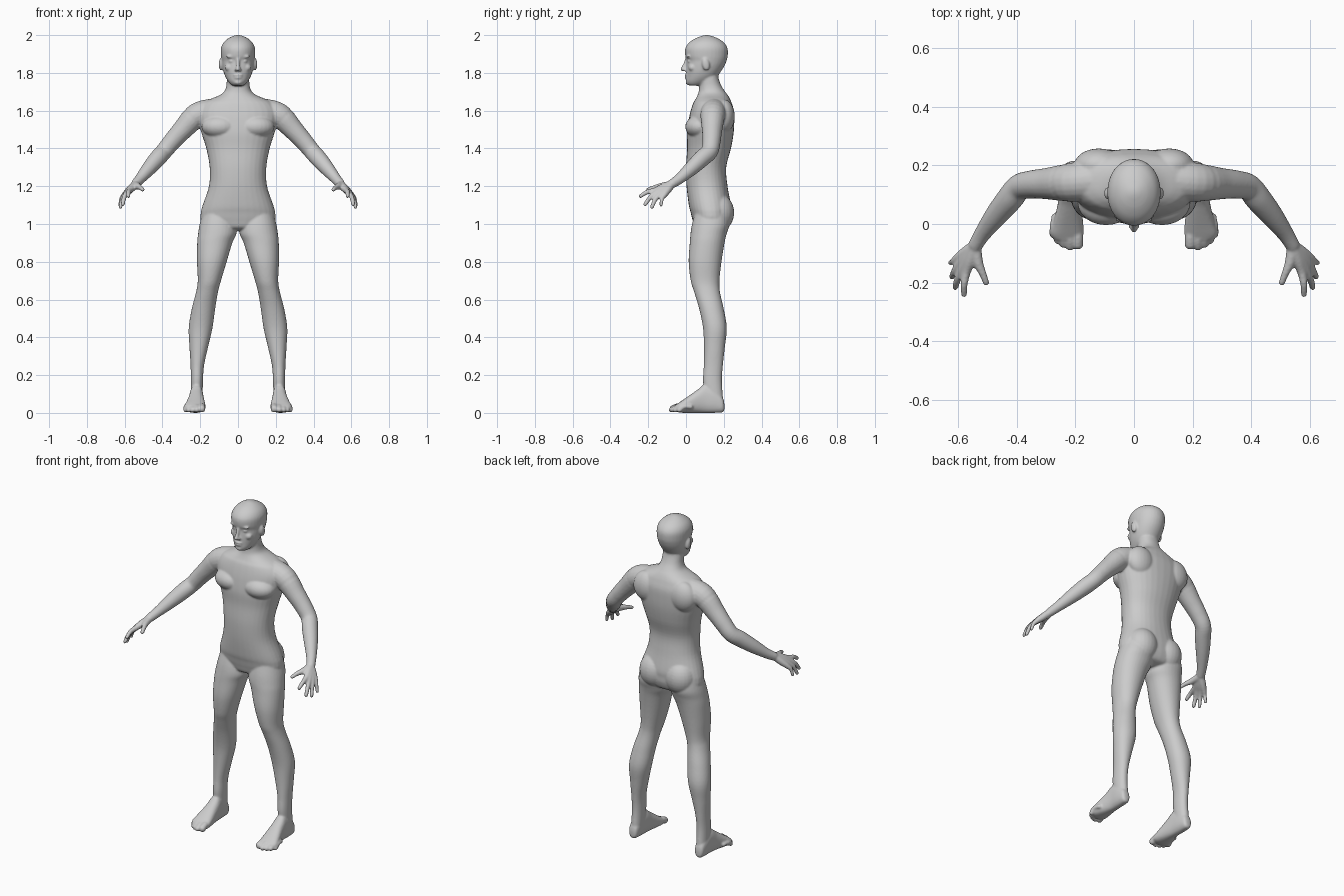
import bpy, bmesh, math
from mathutils import Vector, Matrix

bm = bmesh.new()
SIDES = 32


def spline(rows, steps=5):
    """Catmull-Rom interpolation through rows of numbers."""
    out = []
    for i in range(len(rows) - 1):
        p0, p1 = rows[max(i - 1, 0)], rows[i]
        p2, p3 = rows[i + 1], rows[min(i + 2, len(rows) - 1)]
        for k in range(steps):
            t = k / steps
            out.append([0.5 * (2 * b + (c - a) * t + (2 * a - 5 * b + 4 * c - d) * t * t
                               + (3 * b - a - 3 * c + d) * t ** 3)
                        for a, b, c, d in zip(p0, p1, p2, p3)])
    return out + [list(rows[-1])]


def skin(rings):
    """Closed surface through rings of points."""
    vs = [[bm.verts.new(p) for p in r] for r in rings]
    n = len(vs[0])
    for a, b in zip(vs, vs[1:]):
        for i in range(n):
            bm.faces.new((a[i], a[(i + 1) % n], b[(i + 1) % n], b[i]))
    bm.faces.new(vs[0][::-1])
    bm.faces.new(vs[-1])


def loft(rows, side=1, axis='z', n=2.2):
    """Rows of (position, x min, x max, other min, other max) as superellipses."""
    rings = []
    for a, x0, x1, v0, v1 in spline(rows):
        ring = []
        for i in range(SIDES):
            t = 2 * math.pi * i / SIDES
            c, s = math.cos(t), math.sin(t)
            u = (x0 + x1) / 2 + (x1 - x0) / 2 * math.copysign(abs(c) ** (2 / n), c)
            v = (v0 + v1) / 2 + (v1 - v0) / 2 * math.copysign(abs(s) ** (2 / n), s)
            ring.append((side * u, v, a) if axis == 'z' else (side * u, a, v))
        rings.append(ring)
    skin(rings)


def blob(center, radii, side=1, tilt=0):
    m = (Matrix.Translation((center[0] * side, center[1], center[2]))
         @ Matrix.Rotation(tilt, 4, 'X') @ Matrix.Diagonal((*radii, 1)))
    bmesh.ops.create_uvsphere(bm, u_segments=24, v_segments=16, radius=1, matrix=m)


def tube(rows, side=1):
    """Round limb through (x, y, z, radius) with ball ends."""
    pts = spline(rows)
    rings = []
    for i, (x, y, z, r) in enumerate(pts):
        d = (Vector(pts[min(i + 1, len(pts) - 1)][:3]) - Vector(pts[max(i - 1, 0)][:3])).normalized()
        u = d.cross(Vector((0.3, 0.5, 0.8)) if abs(d.z) < 0.7 else Vector((1, 0.2, 0))).normalized()
        w = d.cross(u)
        ring = []
        for k in range(20):
            t = 2 * math.pi * k / 20
            p = Vector((x, y, z)) + r * (u * math.cos(t) + w * math.sin(t))
            ring.append((p.x * side, p.y, p.z))
        rings.append(ring)
    skin(rings)
    for x, y, z, r in (pts[0], pts[-1]):
        blob((x, y, z), (r, r, r), side)


def symmetric(rows):
    return [(z, -w, w, a, b) for z, w, a, b in rows]


# torso and neck
loft(symmetric([
    (.965, .06, .09, .17), (.98, .14, .05, .215), (1.02, .193, .035, .235),
    (1.06, .197, .025, .238), (1.1, .187, .015, .238), (1.2, .154, .003, .22),
    (1.3, .15, 0, .213), (1.4, .168, .006, .238), (1.48, .193, .005, .252),
    (1.55, .213, .014, .256), (1.6, .212, .025, .254), (1.64, .185, .038, .242),
    (1.66, .15, .05, .234), (1.68, .102, .06, .223), (1.7, .074, .067, .208),
    (1.73, .062, .07, .188), (1.77, .059, .07, .173), (1.8, .055, .075, .17)]))

# head
loft(symmetric([
    (1.732, .022, .02, .08), (1.738, .036, .008, .1), (1.755, .052, 0, .135),
    (1.78, .067, .001, .165), (1.81, .078, .001, .187), (1.84, .084, .003, .205),
    (1.865, .087, .005, .215), (1.89, .09, -.004, .221), (1.93, .09, -.004, .22),
    (1.96, .077, .016, .202), (1.982, .053, .048, .17), (1.994, .03, .078, .14),
    (2.0, .01, .1, .118)]), n=2.05)

# nose and lips
tube([(0, .002, 1.872, .008), (0, -.006, 1.845, .009), (0, -.017, 1.82, .012)])
blob((0, .004, 1.788), (.024, .012, .006))
blob((0, .004, 1.775), (.021, .012, .007))
blob((0, .012, 1.75), (.022, .015, .013))

for s in (1, -1):
    # facial features and ears
    blob((.011, -.006, 1.816), (.009, .01, .008), s)
    blob((.036, .014, 1.886), (.027, .012, .008), s)
    blob((.033, .02, 1.862), (.016, .013, .008), s)
    blob((.045, .033, 1.828), (.025, .02, .02), s)
    blob((.09, .105, 1.845), (.012, .02, .034), s, .2)

    # chest and buttock muscles
    blob((.095, .072, 1.515), (.098, .076, .062), s)
    blob((.086, .172, 1.06), (.09, .083, .1), s)
    blob((.12, .2, 1.57), (.085, .058, .09), s)

    # leg
    loft([(1.07, .02, .185, .05, .225), (1.0, .008, .203, .032, .23),
          (.95, .008, .211, .024, .216), (.9, .03, .216, .02, .204),
          (.8, .06, .217, .014, .188), (.7, .09, .213, .025, .177),
          (.64, .106, .222, .043, .18), (.55, .121, .245, .07, .2),
          (.45, .135, .261, .09, .216), (.35, .158, .257, .095, .206),
          (.25, .18, .251, .094, .195), (.17, .185, .25, .09, .19),
          (.08, .188, .25, .1, .196)], s, n=2.1)

    # foot and toes
    loft([(.203, .208, .235, .015, .05), (.192, .195, .248, .003, .085),
          (.15, .188, .254, 0, .13), (.1, .184, .256, 0, .15),
          (.06, .18, .262, 0, .122), (0, .173, .277, 0, .08),
          (-.035, .172, .284, .002, .056), (-.055, .182, .27, .008, .042)],
         s, 'y', 2.4)
    for x0, x1, y, r in ((.196, .192, -.068, .02), (.22, .218, -.077, .0145),
                         (.24, .241, -.069, .0135), (.257, .261, -.056, .013),
                         (.27, .277, -.035, .0125)):
        tube([(x0, y + .06, .032, r), (x1, y + .025, .033, r * .9), (x1, y, r + .002, r)], s)

    # arm
    tube([(.12, .15, 1.598, .068), (.215, .142, 1.576, .066), (.295, .138, 1.497, .054),
          (.35, .135, 1.436, .048), (.392, .125, 1.385, .045), (.425, .085, 1.348, .045),
          (.47, .03, 1.296, .039), (.515, -.03, 1.243, .029), (.54, -.07, 1.215, .025)], s)

    # palm and fingers
    for knuckle, tip, r in (((.572, -.163, 1.178), (.58, -.24, 1.148), .0125),
                            ((.586, -.154, 1.167), (.61, -.216, 1.104), .0125),
                            ((.596, -.137, 1.158), (.622, -.18, 1.09), .012),
                            ((.601, -.115, 1.154), (.626, -.132, 1.1), .011)):
        k, t = Vector(knuckle), Vector(tip)
        mid = k.lerp(t, .5) + Vector((.004, -.004, .006))
        tube([(.542, -.075, 1.212, .021), (*Vector((.542, -.075, 1.212)).lerp(k, .55), .02),
              (*k, .0155), (*mid, r), (*t, r * .85)], s)
    tube([(.54, -.085, 1.208, .02), (.533, -.13, 1.2, .018),
          (.517, -.168, 1.193, .013), (.505, -.2, 1.182, .011)], s)

bmesh.ops.recalc_face_normals(bm, faces=bm.faces)
mesh = bpy.data.meshes.new("body")
bm.to_mesh(mesh)
bm.free()
body = bpy.data.objects.new("body", mesh)
bpy.context.collection.objects.link(body)

# fuse the parts into one smooth skin
fuse = body.modifiers.new("fuse", 'REMESH')
fuse.mode = 'VOXEL'
fuse.voxel_size = .0055
fuse.use_smooth_shade = True
soften = body.modifiers.new("soften", 'SMOOTH')
soften.factor = .5
soften.iterations = 5

grey = bpy.data.materials.new("clay grey")
grey.diffuse_color = (.6, .6, .6, 1)
mesh.materials.append(grey)
